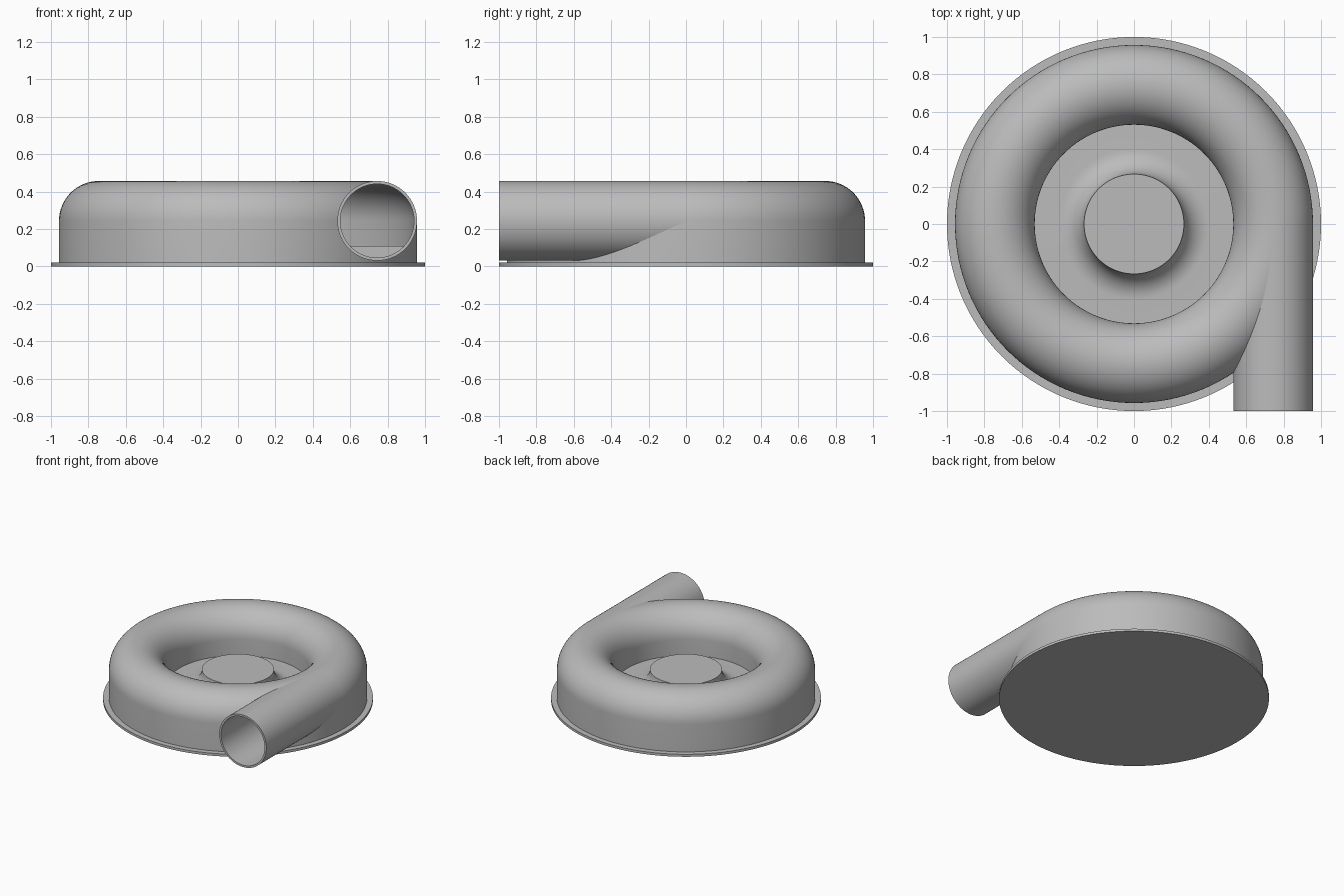
import bpy, bmesh
from math import sin, cos, pi, radians
from mathutils import Matrix

cube = bpy.data.objects.get("Cube")
if cube:
    bpy.data.objects.remove(cube, do_unlink=True)

RING, MID, TUBE, WALL = 0.744, 0.244, 0.213, 0.016
FLOOR, HUB_R, HUB_TOP, FLARE = 0.115, 0.267, 0.25, 0.135

metal = bpy.data.materials.new("grey_metal")
metal.use_nodes = True
colour = (0.5, 0.5, 0.5, 1)
metal.diffuse_color = colour
metal.node_tree.nodes["Principled BSDF"].inputs["Base Color"].default_value = colour


def arc(cx, cz, r, start, end, steps):
    """Points (radius, height) along an arc, angles in degrees."""
    angles = [radians(start + (end - start) * i / steps) for i in range(steps + 1)]
    return [(cx + r * cos(a), cz + r * sin(a)) for a in angles]


def spin(bm, profile, segments, closed):
    """Turn a profile about the z axis."""
    verts = [bm.verts.new((r, 0, z)) for r, z in profile]
    pairs = list(zip(verts, verts[1:] + verts[:1]))
    edges = [bm.edges.new(p) for p in (pairs if closed else pairs[:-1])]
    bmesh.ops.spin(bm, geom=verts + edges, cent=(0, 0, 0), axis=(0, 0, 1),
                   angle=2 * pi, steps=segments, use_merge=True)


def make(name, profiles, segments, matrix=None):
    """Build a turned part; each profile is (points, closed, is_cavity)."""
    bm = bmesh.new()
    for points, closed, cavity in profiles:
        part = bmesh.new()
        spin(part, points, segments, closed)
        bmesh.ops.remove_doubles(part, verts=part.verts, dist=1e-5)
        bmesh.ops.recalc_face_normals(part, faces=part.faces)
        if cavity:
            bmesh.ops.reverse_faces(part, faces=part.faces)
        temp = bpy.data.meshes.new("temp")
        part.to_mesh(temp)
        part.free()
        bm.from_mesh(temp)
        bpy.data.meshes.remove(temp)
    if matrix:
        bm.transform(matrix)
    mesh = bpy.data.meshes.new(name)
    bm.to_mesh(mesh)
    bm.free()
    mesh.materials.append(metal)
    ob = bpy.data.objects.new(name, mesh)
    bpy.context.collection.objects.link(ob)
    return ob


def smooth(ob):
    bpy.ops.object.select_all(action='DESELECT')
    ob.select_set(True)
    bpy.context.view_layer.objects.active = ob
    bpy.ops.object.shade_smooth_by_angle(angle=radians(30))


# Casing: flange, straight outer wall, rounded ring, sunken floor and flared hub
outer = RING + TUBE
body = [(0, 0), (1, 0), (1, 0.02), (outer, 0.02)]
body += arc(RING, MID, TUBE, 0, 180, 32)
body += [(RING - TUBE, FLOOR)]
body += arc(HUB_R + FLARE, HUB_TOP, FLARE, 270, 180, 12)
body += [(0, HUB_TOP)]

# Flow passage inside the ring
bore = TUBE - WALL
passage = arc(RING, MID, bore, 0, 180, 32)
passage += [(RING - bore, 0.11), (RING + bore, 0.11)]
casing = make("casing", [(body, False, False), (passage, True, True)], 128)

# Outlet pipe running forward, tangent to the ring
to_front = Matrix.Translation((RING, 0, MID)) @ Matrix.Rotation(pi / 2, 4, 'X')
pipe = [(TUBE, 0), (TUBE, 1), (bore, 1), (bore, 0)]
outlet = make("outlet_pipe", [(pipe, True, False)], 64, to_front)

# Opening from the pipe into the passage
cut_r = bore + 0.004
plug = [(0, 0), (cut_r, 0), (cut_r, 1.1), (0, 1.1)]
cutter = make("outlet_cutter", [(plug, False, False)], 64, to_front)
cutter.hide_render = True
cutter.hide_viewport = True
cut = casing.modifiers.new("outlet_opening", 'BOOLEAN')
cut.operation = 'DIFFERENCE'
cut.solver = 'EXACT'
cut.object = cutter

# Bake the opening, then shade
bpy.context.view_layer.objects.active = casing
bpy.ops.object.modifier_apply(modifier=cut.name)
bpy.data.objects.remove(cutter, do_unlink=True)
for ob in (casing, outlet):
    smooth(ob)
